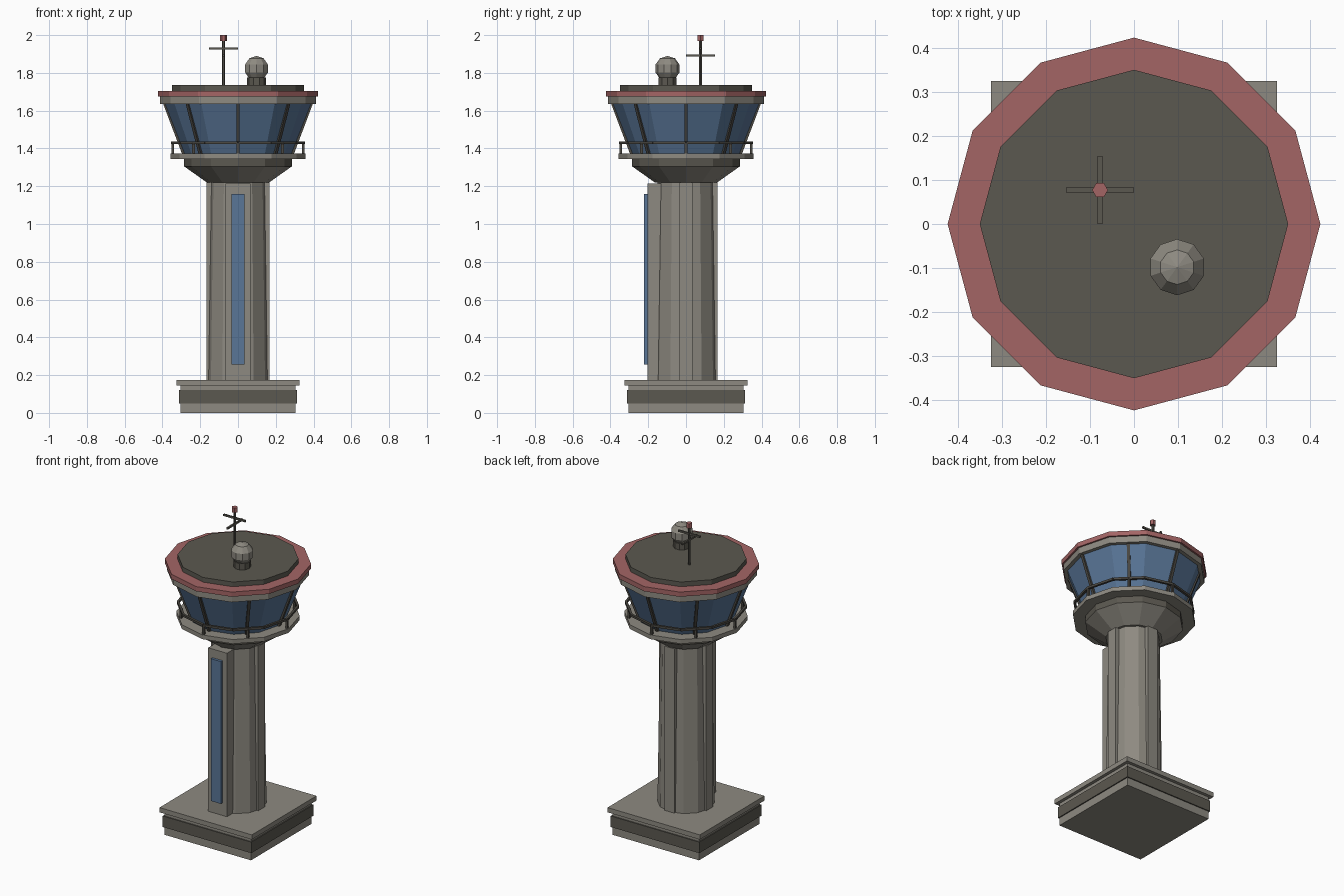
import bpy, bmesh
from math import sin, cos, radians
from mathutils import Vector

if "Cube" in bpy.data.objects:
    bpy.data.objects.remove(bpy.data.objects["Cube"], do_unlink=True)


def material(name, rgb):
    m = bpy.data.materials.new(name)
    m.use_nodes = True
    m.diffuse_color = (*rgb, 1)
    m.node_tree.nodes["Principled BSDF"].inputs["Base Color"].default_value = (*rgb, 1)
    return m


CONCRETE = material("concrete", (0.27, 0.255, 0.22))
DARK = material("dark grey", (0.105, 0.098, 0.08))
METAL = material("dark metal", (0.07, 0.065, 0.055))
RED = material("red trim", (0.37, 0.13, 0.13))
GLASS = material("blue glass", (0.10, 0.18, 0.31))


def finish(name, bm, mat):
    bmesh.ops.recalc_face_normals(bm, faces=bm.faces)
    mesh = bpy.data.meshes.new(name)
    bm.to_mesh(mesh)
    bm.free()
    mesh.materials.append(mat)
    ob = bpy.data.objects.new(name, mesh)
    bpy.context.collection.objects.link(ob)
    return ob


def box(name, lo, hi, mat):
    bm = bmesh.new()
    bmesh.ops.create_cube(bm, size=1)
    for v in bm.verts:
        v.co = Vector([l + (c + 0.5) * (h - l) for l, h, c in zip(lo, hi, v.co)])
    return finish(name, bm, mat)


def drum(name, z0, z1, r0, r1, mat, sides=12, at=(0, 0)):
    """Tapered prism with a corner on the x axis."""
    bm = bmesh.new()
    rings = []
    for z, r in ((z0, r0), (z1, r1)):
        rings.append([bm.verts.new((at[0] + r * cos(radians(360 * i / sides)),
                                    at[1] + r * sin(radians(360 * i / sides)), z))
                      for i in range(sides)])
    for ring in rings:
        bm.faces.new(ring)
    for i in range(sides):
        j = (i + 1) % sides
        bm.faces.new((rings[0][i], rings[0][j], rings[1][j], rings[1][i]))
    return finish(name, bm, mat)


def rod(name, a, b, width, mat):
    """Square bar between two points."""
    a, b = Vector(a), Vector(b)
    bm = bmesh.new()
    bmesh.ops.create_cube(bm, size=1)
    bmesh.ops.scale(bm, vec=(width, width, (b - a).length), verts=bm.verts)
    turn = (b - a).to_track_quat('Z', 'Y')
    for v in bm.verts:
        v.co = turn @ v.co + (a + b) / 2
    return finish(name, bm, mat)


def polar(r, degrees, z):
    return (r * cos(radians(degrees)), r * sin(radians(degrees)), z)


# Square base
for name, h, z0, z1, mat in (("base_plinth", 0.305, 0, 0.145, CONCRETE),
                             ("base_band", 0.312, 0.05, 0.12, DARK),
                             ("base_slab", 0.325, 0.145, 0.175, CONCRETE)):
    box(name, (-h, -h, z0), (h, h, z1), mat)

# Shaft with side and back ribs, and a stair tower in front
drum("shaft", 0.175, 1.22, 0.165, 0.15, CONCRETE)
box("side_ribs", (-0.167, -0.035, 0.175), (0.167, 0.035, 1.22), CONCRETE)
box("back_rib", (-0.035, 0, 0.175), (0.035, 0.167, 1.22), CONCRETE)
box("stair_tower", (-0.066, -0.205, 0.175), (0.066, 0, 1.215), CONCRETE)
box("stair_window", (-0.035, -0.222, 0.255), (0.035, -0.2, 1.16), GLASS)

# Collar, gallery and cab
drum("collar", 1.22, 1.305, 0.165, 0.285, CONCRETE)
drum("collar_band", 1.305, 1.345, 0.285, 0.285, DARK)
drum("gallery_deck", 1.345, 1.372, 0.357, 0.357, CONCRETE)
drum("cab_glass", 1.372, 1.635, 0.285, 0.388, GLASS)

# Roof
drum("roof_slab", 1.635, 1.675, 0.412, 0.412, CONCRETE)
drum("roof_trim", 1.675, 1.705, 0.423, 0.423, RED)
drum("roof_cap", 1.705, 1.735, 0.35, 0.35, DARK)

# Window mullions and gallery railing
for i in range(8):
    angle = 45 * i
    k = 1 if i % 2 == 0 else cos(radians(15))
    rod("mullion", polar(0.287 * k, angle, 1.372), polar(0.388 * k, angle, 1.64), 0.018, METAL)
    rod("rail_post", polar(0.345 * k, angle, 1.37), polar(0.345 * k, angle, 1.43), 0.014, METAL)
for i in range(12):
    rod("hand_rail", polar(0.347, 30 * i, 1.43), polar(0.347, 30 * i + 30, 1.43), 0.014, METAL)

# Radar dome
drum("dome_neck", 1.735, 1.775, 0.05, 0.05, DARK, 10, (0.098, -0.098))
bm = bmesh.new()
bmesh.ops.create_uvsphere(bm, u_segments=10, v_segments=5, radius=0.067)
bmesh.ops.translate(bm, vec=(0.098, -0.098, 1.823), verts=bm.verts)
finish("radar_dome", bm, CONCRETE)

# Antenna mast
X, Y = -0.077, 0.077
drum("mast", 1.735, 1.975, 0.009, 0.009, METAL, 6, (X, Y))
rod("upper_crossbar", (X - 0.077, Y, 1.93), (X + 0.077, Y, 1.93), 0.011, DARK)
rod("lower_crossbar", (X, Y - 0.077, 1.892), (X, Y + 0.077, 1.892), 0.011, DARK)
drum("beacon", 1.97, 2.0, 0.018, 0.018, RED, 6, (X, Y))
